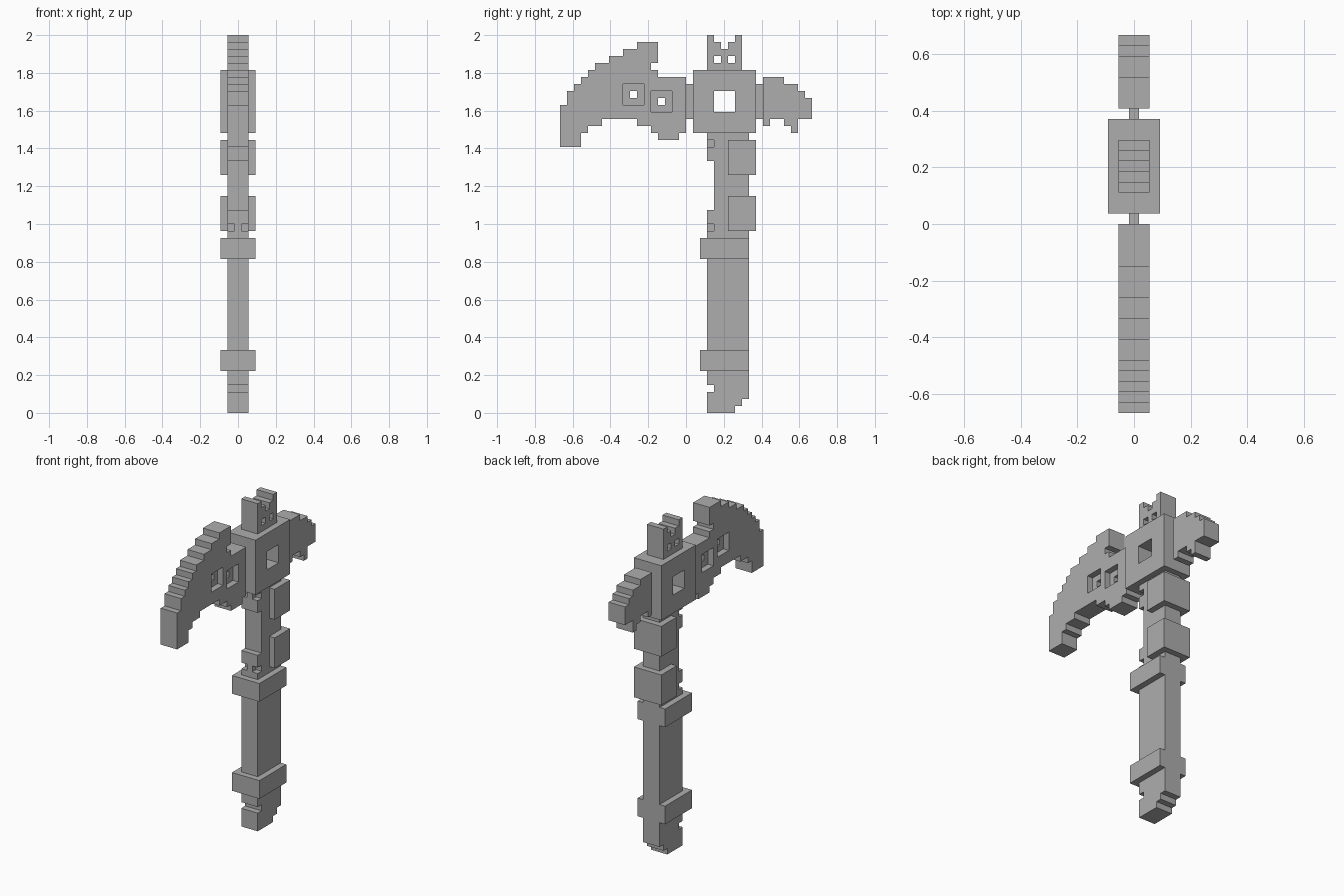
import bpy
import bmesh
from mathutils import Vector

default = bpy.data.objects.get("Cube")
if default:
    bpy.data.objects.remove(default, do_unlink=True)

U = 1 / 27            # size of one block
MID = 18              # block column at y = 0

grey = bpy.data.materials.new("plain_grey")
grey.use_nodes = True
COLOUR = (0.42, 0.42, 0.42, 1)
grey.diffuse_color = COLOUR
grey.node_tree.nodes["Principled BSDF"].inputs["Base Color"].default_value = COLOUR


def box(half, y0, y1, z0, z1):
    """Blocks centred on x, reaching `half` blocks to each side of the middle one."""
    return {(x, y, z) for x in range(-half, half + 1)
            for y in range(y0, y1) for z in range(z0, z1)}


def columns(half, y0, bottoms, tops):
    """One upright column of blocks for each step along y."""
    cells = set()
    for i, (low, high) in enumerate(zip(bottoms, tops)):
        cells |= box(half, y0 + i, y0 + i + 1, low, high)
    return cells


def build(name, cells):
    """Skin the outside of a group of blocks and merge the flat areas."""
    bm = bmesh.new()
    for cell in cells:
        for axis in range(3):
            for sign in (-1, 1):
                n = [0, 0, 0]
                n[axis] = sign
                if tuple(c + d for c, d in zip(cell, n)) in cells:
                    continue
                normal = Vector(n)
                a = Vector((0, 0, 0))
                a[(axis + 1) % 3] = 0.5
                b = normal.cross(a)
                centre = Vector(cell) + normal / 2
                corners = [centre + a + b, centre - a + b, centre - a - b, centre + a - b]
                bm.faces.new([bm.verts.new((p.x * U, (p.y + 0.5 - MID) * U, (p.z + 0.5) * U))
                              for p in corners])
    bmesh.ops.remove_doubles(bm, verts=bm.verts, dist=U / 100)
    bmesh.ops.dissolve_limit(bm, angle_limit=0.01, verts=bm.verts, edges=bm.edges)
    mesh = bpy.data.meshes.new(name)
    bm.to_mesh(mesh)
    bm.free()
    mesh.materials.append(grey)
    bpy.context.collection.objects.link(bpy.data.objects.new(name, mesh))


def window(y, z):
    """A shallow square pocket on both sides with a small hole right through."""
    pocket = box(1, y - 1, y + 2, z - 1, z + 2) - box(0, y - 1, y + 2, z - 1, z + 2)
    return pocket | box(1, y, y + 1, z, z + 1)


def corners_off(cells, y, z):
    """Remove the two outer blocks at one height, leaving the middle one."""
    return cells - (box(1, y, y + 1, z, z + 1) - box(0, y, y + 1, z, z + 1))


# Pommel: stepped at the back, notched at the front
build("pommel", columns(1, 21, [0, 0, 0, 0, 1, 2], [6] * 6) - box(1, 21, 22, 3, 4))

# Grip between two collars
build("lower_collar", box(2, 20, 27, 6, 9))
build("grip", box(1, 21, 27, 9, 22))
build("upper_collar", box(2, 20, 27, 22, 25))

# Shaft with a tab at each end of its front
shaft = box(1, 22, 27, 25, 40) | box(1, 21, 22, 25, 29) | box(1, 21, 22, 36, 40)
shaft = corners_off(corners_off(shaft, 21, 26), 21, 38)
build("shaft", shaft)
for name, z in (("lower_back_block", 26), ("upper_back_block", 34)):
    build(name, box(2, 24, 28, z, z + 5))

# Head block with a square opening, joined to each blade by a thin web
build("head_block", box(2, 19, 28, 40, 49) - box(2, 22, 25, 43, 46))
build("front_web", box(0, 18, 19, 42, 47))
build("back_web", box(0, 28, 29, 42, 47))

# Crown with two small holes
crown = columns(1, 21, [49] * 5, [54, 53, 52, 53, 54])
build("crown", crown - box(1, 22, 23, 50, 51) - box(1, 24, 25, 50, 51))

# Long curved front blade with two windows and a notch behind its peak
blade = columns(1, 0,
                [38] * 3 + [40] + [41] * 2 + [42] * 5 + [41] * 2 + [40] + [39] * 3 + [40],
                [44, 46, 47, 48, 49, 50, 50, 51, 51, 52, 52] + [53] * 3 + [48] * 4)
blade -= box(1, 13, 14, 49, 50) | window(10, 45) | window(14, 44)
build("front_blade", blade)

# Short hooked back blade
build("back_blade", columns(1, 29, [41, 42, 42, 41, 40, 42, 42],
                            [48, 48, 48, 47, 47, 46, 45]))
